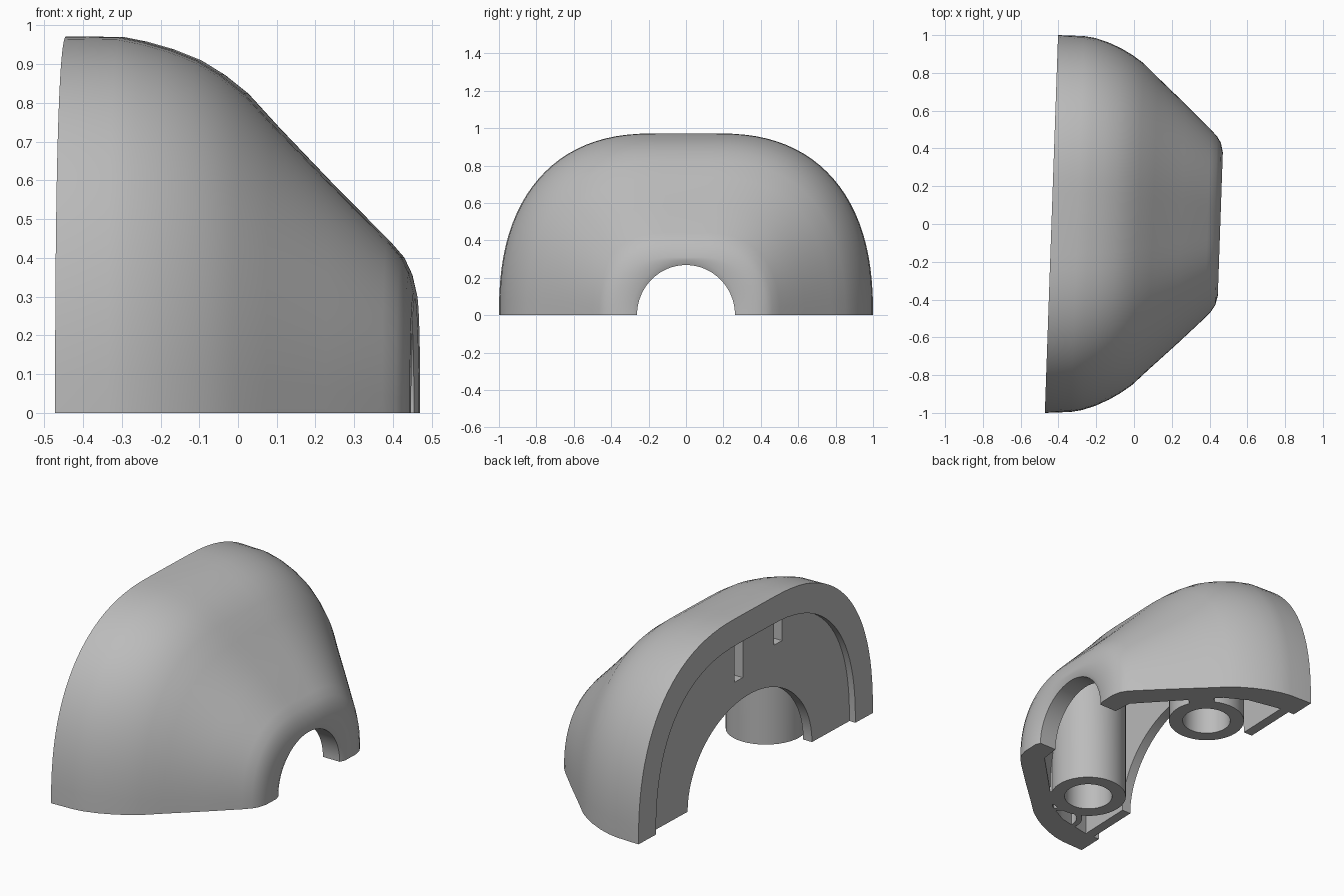
import bpy, bmesh, math
from mathutils import Vector

cube = bpy.data.objects.get("Cube")
if cube:
    bpy.data.objects.remove(cube)

SLANT = 0.035   # the whole part leans along x as y grows
FLAT = 0.16     # share of the half width that is flat on top
POWER = 2.4     # squareness of the rounded corners
STEPS = 24

grey = bpy.data.materials.new("plain grey")
grey.use_nodes = True
grey.diffuse_color = (0.5, 0.5, 0.5, 1)
grey.node_tree.nodes["Principled BSDF"].inputs["Base Color"].default_value = (0.5, 0.5, 0.5, 1)


def finish(bm, name):
    bmesh.ops.remove_doubles(bm, verts=bm.verts, dist=0.0005)
    bmesh.ops.recalc_face_normals(bm, faces=bm.faces)
    for v in bm.verts:
        v.co.x += SLANT * v.co.y
    mesh = bpy.data.meshes.new(name)
    bm.to_mesh(mesh)
    bm.free()
    mesh.materials.append(grey)
    ob = bpy.data.objects.new(name, mesh)
    bpy.context.collection.objects.link(ob)
    return ob


def select(ob):
    bpy.ops.object.select_all(action='DESELECT')
    ob.select_set(True)
    bpy.context.view_layer.objects.active = ob


def smooth(ob):
    select(ob)
    bpy.ops.object.shade_smooth_by_angle(angle=math.radians(32))


# Wall profile: position along x, half width, height
outer = [(-.437, 1, .972), (-.3, .995, .97), (-.24, .985, .958), (-.17, .962, .938),
         (-.1, .93, .91), (-.04, .895, .873), (.02, .852, .825), (.1, .775, .738),
         (.25, .635, .582), (.39, .5, .442), (.425, .462, .402), (.445, .43, .36), (.457, .38, .31)]
bore = [(.457, .29, .295), (.445, .262, .268), (.34, .262, .268)]
cavity = [(.33, .37, .33), (-.03, .745, .72), (-.15, .81, .79), (-.345, .85, .82)]
flange = [(-.345, .53, .47), (-.4, .53, .47)]
rim_step = [(-.4, .85, .82), (-.437, .85, .82)]


def section(x, w, h, flat, power):
    e = 2 / power
    right = []
    for i in range(STEPS + 1):
        a = math.pi / 2 * i / STEPS
        c, s = max(0, math.cos(a)) ** e, math.sin(a) ** e
        right.append((flat * w + (1 - flat) * w * c, h * s))
    left = [(-y, z) for y, z in reversed(right)]
    return [Vector((x, y, z)) for y, z in right + left]


# Shell: closed wall profile swept over the half section
bm = bmesh.new()
rings = []
for part, flat, power in ((outer, FLAT, POWER), (bore, 0, 2), (cavity, FLAT, POWER),
                          (flange, 0, 2), (rim_step, FLAT, POWER)):
    for x, w, h in part:
        rings.append([bm.verts.new(p) for p in section(x, w, h, flat, power)])
for i, a in enumerate(rings):
    b = rings[(i + 1) % len(rings)]
    for j in range(len(a) - 1):
        bm.faces.new((a[j], a[j + 1], b[j + 1], b[j]))
bm.faces.new([r[0] for r in rings])
bm.faces.new([r[-1] for r in reversed(rings)])
shell = finish(bm, "shell")

# Two slots through the flange
for y, low in ((.095, .585), (-.24, .67)):
    bm = bmesh.new()
    bmesh.ops.create_cube(bm, size=1)
    for v in bm.verts:
        v.co = Vector((-.37 + v.co.x * .16, y + v.co.y * .07, (low + .815) / 2 + v.co.z * (.815 - low)))
    cutter = finish(bm, "slot_cutter")
    cutter.hide_render = True
    mod = shell.modifiers.new("slot", 'BOOLEAN')
    mod.operation = 'DIFFERENCE'
    mod.solver = 'EXACT'
    mod.object = cutter
    select(shell)
    bpy.ops.object.modifier_apply(modifier=mod.name)
    bpy.data.objects.remove(cutter)
smooth(shell)


def roof(x, y):
    """Height inside the wall thickness above a floor point."""
    for (x0, w0, h0), (x1, w1, h1) in zip(outer, outer[1:]):
        if x0 <= x <= x1:
            t = (x - x0) / (x1 - x0)
            w, h = w0 + t * (w1 - w0), h0 + t * (h1 - h0)
            s = max(0, (abs(y) / w - FLAT) / (1 - FLAT))
            return h * max(0, 1 - s ** POWER) ** (1 / POWER) - .06
    return 0


# Tubes with blind holes, reaching up into the shell
def tube(name, cx, cy, r_out, r_in, depth, n=40):
    bm = bmesh.new()
    loops = [[], [], [], []]
    for i in range(n):
        a = 2 * math.pi * i / n
        c, s = math.cos(a), math.sin(a)
        ox, oy, ix, iy = cx + r_out * c, cy + r_out * s, cx + r_in * c, cy + r_in * s
        for loop, p in zip(loops, ((ox, oy, roof(ox, oy)), (ox, oy, 0), (ix, iy, 0),
                                   (ix, iy, min(depth, roof(ix, iy) - .03)))):
            loop.append(bm.verts.new(p))
    for a, b in zip(loops, loops[1:]):
        for i in range(n):
            k = (i + 1) % n
            bm.faces.new((a[i], a[k], b[k], b[i]))
    for loop, z in ((loops[0], roof(cx, cy)), (loops[3], depth)):
        tip = bm.verts.new((cx, cy, z))
        for i in range(n):
            bm.faces.new((loop[i], loop[(i + 1) % n], tip))
    smooth(finish(bm, name))


# Ribs tying a post to the wall
def rib(name, cx, cy, angle, width, height):
    bm = bmesh.new()
    bmesh.ops.create_cube(bm, size=1)
    along = Vector((math.cos(angle), math.sin(angle), 0))
    across = Vector((-along.y, along.x, 0))
    for v in bm.verts:
        v.co = (Vector((cx, cy, height / 2)) + along * (.21 + v.co.x * .1)
                + across * v.co.y * width + Vector((0, 0, v.co.z * height)))
    finish(bm, name)


for label, cy, side in (("back", .495, 1), ("front", -.535, -1)):
    tube(label + "_screw_post", -.11, cy, .205, .13, .42)
    rib(label + "_post_rib", -.11, cy, side * math.radians(44), .14, .3)

# Small pin socket between the front post and the wall
tube("front_pin_socket", -.14, -.81, .115, .085, .25)
